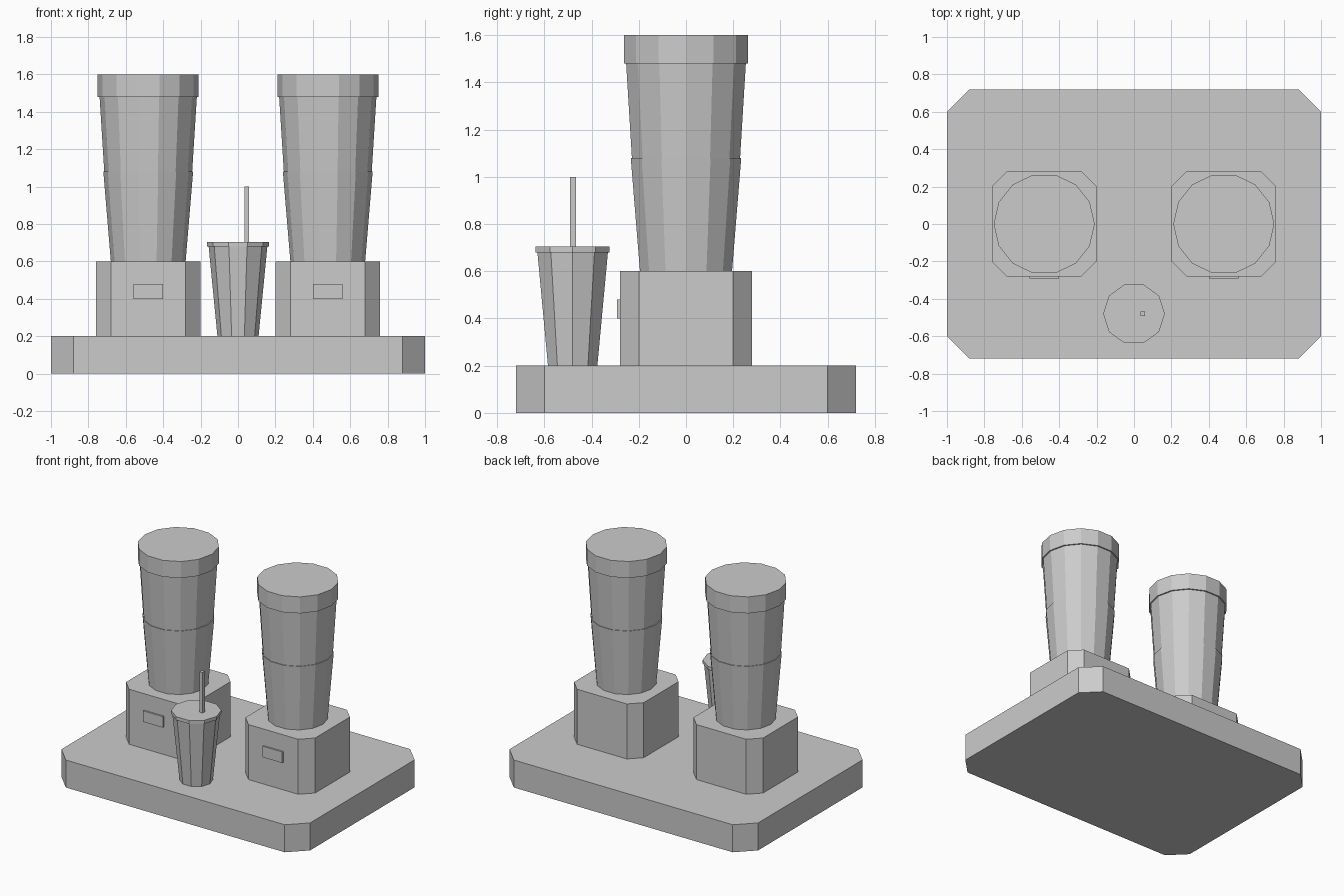
import bpy, bmesh, math

if "Cube" in bpy.data.objects:
    bpy.data.objects.remove(bpy.data.objects["Cube"])

grey = bpy.data.materials.new("plain grey")
grey.diffuse_color = (0.6, 0.6, 0.6, 1)
grey.use_nodes = True
grey.node_tree.nodes["Principled BSDF"].inputs["Base Color"].default_value = grey.diffuse_color


def make(name, rings):
    """Closed solid through a stack of equal-length vertex rings."""
    bm = bmesh.new()
    loops = [[bm.verts.new(p) for p in ring] for ring in rings]
    n = len(loops[0])
    for a, b in zip(loops, loops[1:]):
        for i in range(n):
            j = (i + 1) % n
            bm.faces.new((a[i], a[j], b[j], b[i]))
    bm.faces.new(loops[0][::-1])
    bm.faces.new(loops[-1])
    bmesh.ops.recalc_face_normals(bm, faces=bm.faces)
    me = bpy.data.meshes.new(name)
    bm.to_mesh(me)
    bm.free()
    me.materials.append(grey)
    ob = bpy.data.objects.new(name, me)
    bpy.context.collection.objects.link(ob)
    return ob


def lathe(name, cx, cy, sides, profile):
    step = 2 * math.pi / sides
    return make(name, [[(cx + r * math.cos(i * step), cy + r * math.sin(i * step), z)
                        for i in range(sides)] for r, z in profile])


def block(name, cx, cy, hx, hy, z0, z1, c=0.0):
    """Box with its vertical corners chamfered by c."""
    if c:
        pts = [(hx, c - hy), (hx, hy - c), (hx - c, hy), (c - hx, hy),
               (-hx, hy - c), (-hx, c - hy), (c - hx, -hy), (hx - c, -hy)]
    else:
        pts = [(hx, -hy), (hx, hy), (-hx, hy), (-hx, -hy)]
    return make(name, [[(cx + x, cy + y, z) for x, y in pts] for z in (z0, z1)])


# Base slab
block("base_slab", 0, 0, 1.0, 0.72, 0, 0.2, 0.12)

# Two machines: housing, front button, tapered jar, lid
for side, x in (("left", -0.48), ("right", 0.48)):
    block(side + "_housing", x, 0, 0.28, 0.28, 0.2, 0.6, 0.08)
    block(side + "_button", x, -0.28, 0.08, 0.012, 0.4, 0.48)
    lathe(side + "_jar", x, 0, 14,
          [(0.20, 0.6), (0.24, 1.08), (0.235, 1.08), (0.26, 1.48)])
    lathe(side + "_lid", x, 0, 14, [(0.27, 1.48), (0.27, 1.6)])

# Cup with rim and straw
lathe("cup", 0, -0.48, 10, [(0.11, 0.2), (0.157, 0.68)])
lathe("cup_rim", 0, -0.48, 10, [(0.165, 0.68), (0.165, 0.705)])
block("straw", 0.047, -0.479, 0.0125, 0.0125, 0.69, 1.0)
